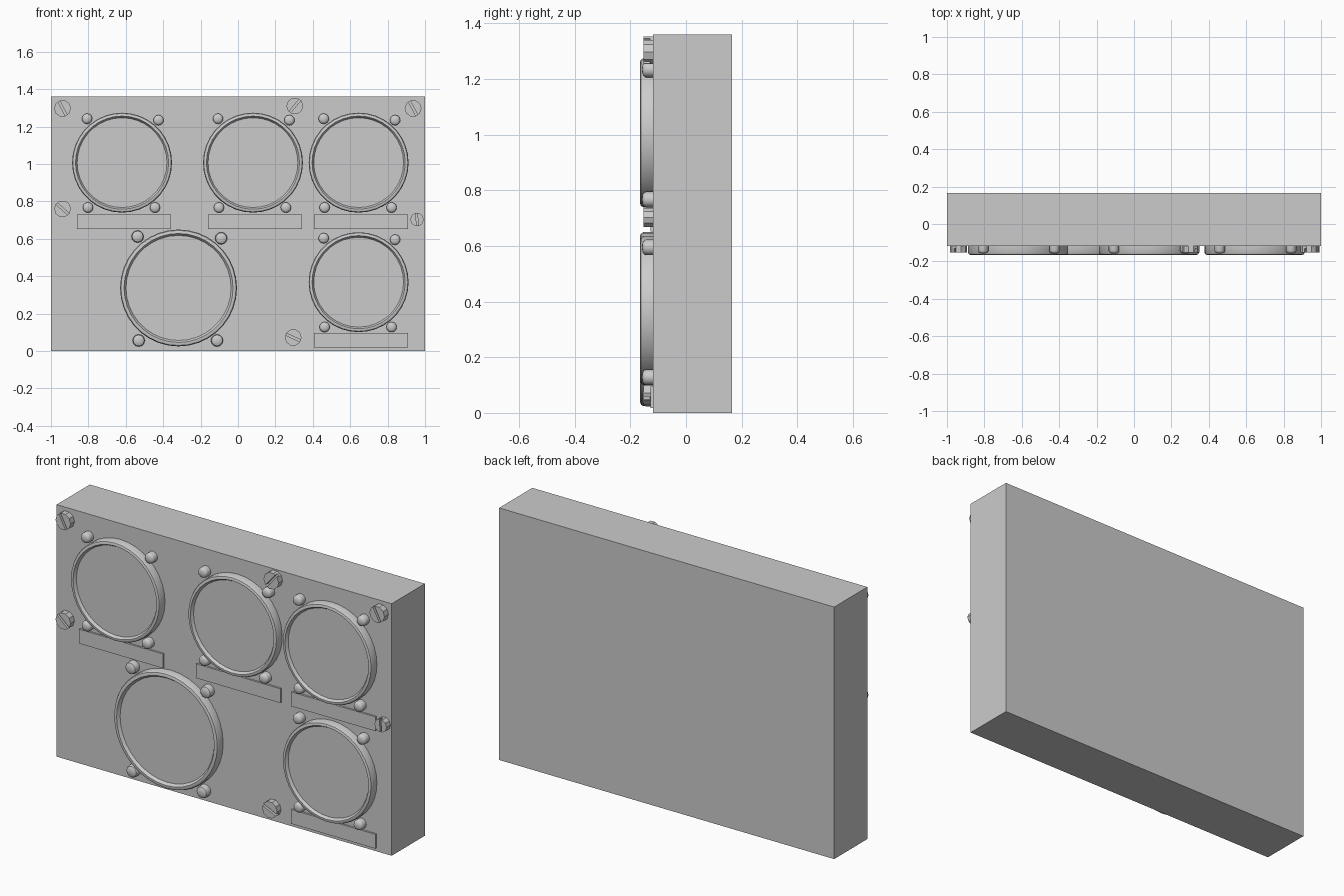
import bpy, bmesh, math
from mathutils import Vector

if "Cube" in bpy.data.objects:
    bpy.data.objects.remove(bpy.data.objects["Cube"])

FRONT = -0.118  # y of the panel's front face


def finish(bm, name, smooth=False):
    bmesh.ops.recalc_face_normals(bm, faces=bm.faces)
    mesh = bpy.data.meshes.new(name)
    bm.to_mesh(mesh)
    bm.free()
    obj = bpy.data.objects.new(name, mesh)
    bpy.context.collection.objects.link(obj)
    if smooth:
        bpy.ops.object.select_all(action='DESELECT')
        obj.select_set(True)
        bpy.context.view_layer.objects.active = obj
        bpy.ops.object.shade_smooth_by_angle(angle=math.radians(35))
    return obj


def box(name, x0, x1, y0, y1, z0, z1):
    bm = bmesh.new()
    bmesh.ops.create_cube(bm, size=1)
    for v in bm.verts:
        v.co = Vector(((x0 + x1) / 2 + v.co.x * (x1 - x0),
                       (y0 + y1) / 2 + v.co.y * (y1 - y0),
                       (z0 + z1) / 2 + v.co.z * (z1 - z0)))
    return finish(bm, name)


def lathe(bm, profile, cx, cz, n):
    """Spin (radius, height above panel) points about the y axis and cap both ends."""
    rings = [[bm.verts.new((cx + r * math.cos(2 * math.pi * i / n), FRONT - h,
                            cz + r * math.sin(2 * math.pi * i / n)))
              for i in range(n)] for r, h in profile]
    for a, b in zip(rings, rings[1:]):
        for i in range(n):
            j = (i + 1) % n
            bm.faces.new((a[i], a[j], b[j], b[i]))
    bm.faces.new(rings[0])
    bm.faces.new(rings[-1])


def gauge(name, cx, cz, s):
    # bezel with recessed dial glass
    bm = bmesh.new()
    lathe(bm, [(0.267 * s, -0.005), (0.267 * s, 0.036), (0.263 * s, 0.044),
               (0.255 * s, 0.047), (0.249 * s, 0.047), (0.24 * s, 0.032)], cx, cz, 36)
    finish(bm, name + "_bezel", True)
    # four domed fixing screws
    for k, (dx, dz) in enumerate([(-.187, .235), (.195, .227), (-.182, -.24), (.176, -.24)]):
        bm = bmesh.new()
        lathe(bm, [(0.028 * s, -0.005), (0.028 * s, 0.026), (0.025 * s, 0.033),
                   (0.017 * s, 0.038), (0.006 * s, 0.040)], cx + dx * s, cz + dz * s, 12)
        finish(bm, f"{name}_screw_{k + 1}", True)


def slotted_bolt(name, cx, cz, r, angle):
    # low base plus two raised halves either side of the slot
    bm = bmesh.new()
    lathe(bm, [(r, -0.005), (r, 0.012)], cx, cz, 10)
    a = math.radians(angle)
    normal = Vector((-math.sin(a), 0, math.cos(a)))
    for side in (-1, 1):
        half = bmesh.new()
        lathe(half, [(r, 0.012), (r, 0.034)], cx, cz, 10)
        bmesh.ops.bisect_plane(half, geom=half.verts[:] + half.edges[:] + half.faces[:],
                               plane_co=Vector((cx, FRONT, cz)) + normal * side * r * 0.13,
                               plane_no=normal * side, clear_inner=True)
        bmesh.ops.holes_fill(half, edges=[e for e in half.edges if e.is_boundary], sides=0)
        tmp = bpy.data.meshes.new("half")
        half.to_mesh(tmp)
        half.free()
        bm.from_mesh(tmp)
        bpy.data.meshes.remove(tmp)
    finish(bm, name)


# instrument panel
box("panel", -1, 1, FRONT, 0.165, 0, 1.36)

# gauges: four standard, one large
for i, (cx, cz, s) in enumerate([(-0.62, 1.007, 1), (0.08, 1.007, 1), (0.645, 1.007, 1),
                                 (0.645, 0.368, 1), (-0.318, 0.337, 1.17)]):
    gauge(f"gauge_{i + 1}", cx, cz, s)

# label plates
for i, (x, z) in enumerate([(-0.861, 0.652), (-0.161, 0.652), (0.406, 0.652), (0.406, 0.018)]):
    box(f"label_plate_{i + 1}", x, x + 0.503, FRONT - 0.01, FRONT + 0.005, z, z + 0.077)

# slotted panel bolts
for i, (x, z, r, a) in enumerate([(-0.938, 1.297, .045, -62), (0.304, 1.31, .045, 50),
                                  (0.936, 1.297, .045, -62), (-0.938, 0.76, .045, -42),
                                  (0.957, 0.703, .036, -85), (0.295, 0.072, .045, -25)]):
    slotted_bolt(f"panel_bolt_{i + 1}", x, z, r, a)
